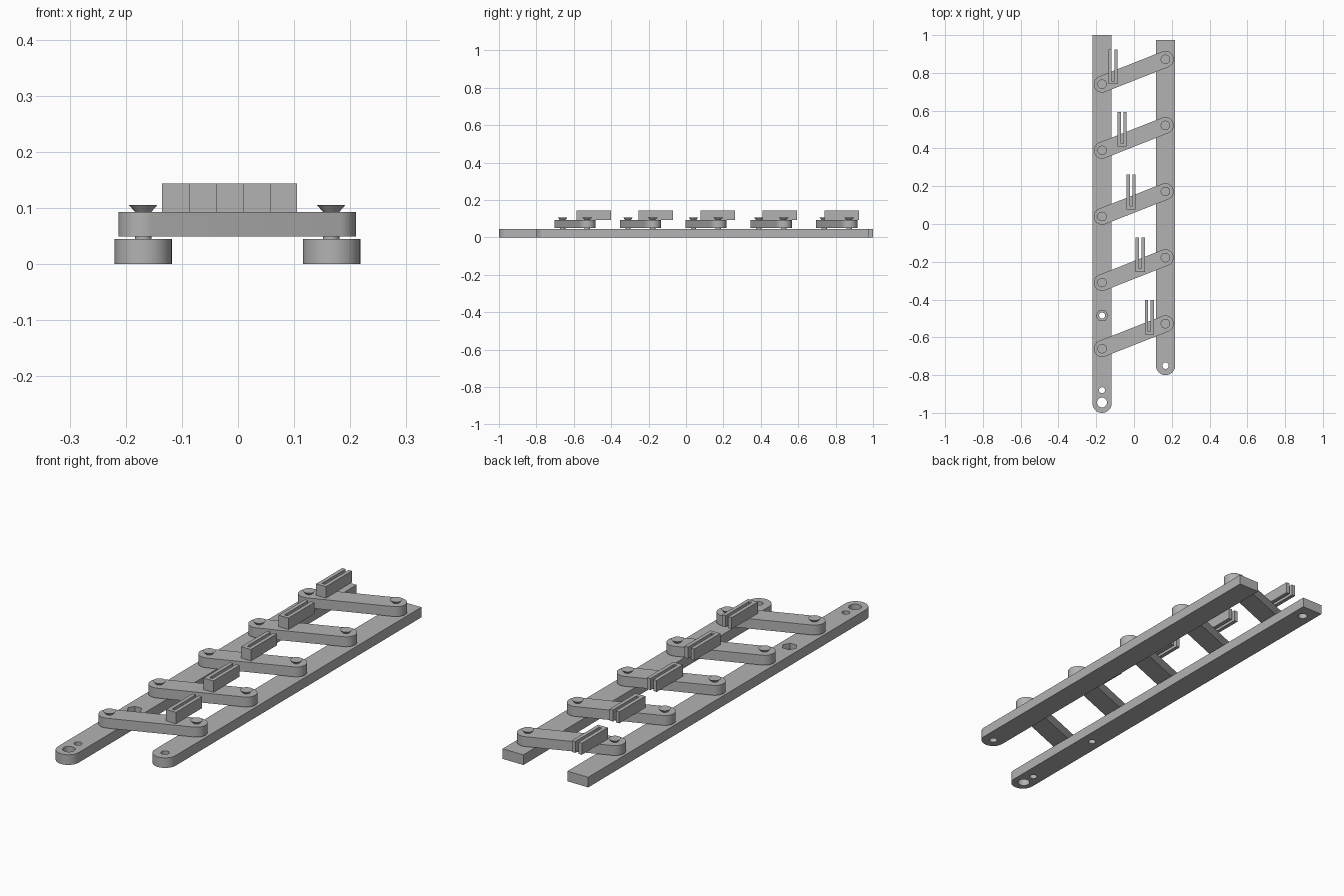
import bpy, bmesh, math
from mathutils import Matrix, Vector

cube = bpy.data.objects.get("Cube")
if cube:
    bpy.data.objects.remove(cube, do_unlink=True)

grey = bpy.data.materials.new("plain grey")
grey.use_nodes = True
colour = (0.45, 0.45, 0.45, 1)
grey.diffuse_color = colour
grey.node_tree.nodes["Principled BSDF"].inputs["Base Color"].default_value = colour


def finish(bm, name):
    bmesh.ops.recalc_face_normals(bm, faces=bm.faces)
    mesh = bpy.data.meshes.new(name)
    bm.to_mesh(mesh)
    bm.free()
    mesh.materials.append(grey)
    obj = bpy.data.objects.new(name, mesh)
    bpy.context.collection.objects.link(obj)
    return obj


def smooth(obj):
    bpy.ops.object.select_all(action='DESELECT')
    obj.select_set(True)
    bpy.context.view_layer.objects.active = obj
    bpy.ops.object.shade_smooth_by_angle(angle=math.radians(30))


def prism(name, outline, z0, z1):
    bm = bmesh.new()
    face = bm.faces.new([bm.verts.new((x, y, z0)) for x, y in outline])
    up = bmesh.ops.extrude_face_region(bm, geom=[face])["geom"]
    bmesh.ops.translate(bm, vec=(0, 0, z1 - z0),
                        verts=[v for v in up if isinstance(v, bmesh.types.BMVert)])
    return finish(bm, name)


def arc(cx, cy, r, start, sweep, n):
    angles = [start + sweep * i / n for i in range(n + 1)]
    return [(cx + r * math.cos(a), cy + r * math.sin(a)) for a in angles]


def drill(obj, x, y, r, z0, z1, sides=32):
    # cut a round or hexagonal hole
    cutter = prism("hole_cutter", arc(x, y, r, 0, math.tau, sides)[:-1], z0, z1)
    cutter.hide_render = True
    mod = obj.modifiers.new("hole", 'BOOLEAN')
    mod.operation = 'DIFFERENCE'
    mod.solver = 'EXACT'
    mod.object = cutter
    bpy.context.view_layer.objects.active = obj
    bpy.ops.object.modifier_apply(modifier=mod.name)
    bpy.data.objects.remove(cutter, do_unlink=True)


RIGHT_X, LEFT_X = -0.169, 0.167
RAIL_R, RAIL_TOP = 0.051, 0.045
LINK_BOTTOM, LINK_TOP, LINK_R = 0.049, 0.093, 0.044


def rail(name, x, front, back):
    outline = arc(x, front + RAIL_R, RAIL_R, math.pi, math.pi, 24)
    outline += [(x + RAIL_R, back), (x - RAIL_R, back)]
    return prism(name, outline, 0, RAIL_TOP)


# Long rail: two end holes, hexagonal nut pocket, blind hole underneath
long_rail = rail("right_rail", RIGHT_X, -1, 1)
drill(long_rail, RIGHT_X, -0.945, 0.026, -0.1, 0.1)
drill(long_rail, RIGHT_X, -0.88, 0.016, -0.1, 0.1)
drill(long_rail, RIGHT_X, -0.485, 0.016, -0.1, 0.1)
drill(long_rail, RIGHT_X, -0.485, 0.031, 0.02, 0.1, 6)
drill(long_rail, RIGHT_X, 0.935, 0.02, -0.1, 0.025)
smooth(long_rail)

# Short rail: one end hole
short_rail = rail("left_rail", LEFT_X, -0.8, 0.975)
drill(short_rail, LEFT_X, -0.75, 0.017, -0.1, 0.1)
smooth(short_rail)


def pin(name, x, y):
    # shaft with a flared head
    bm = bmesh.new()
    for r0, r1, z0, z1 in ((0.0145, 0.0145, 0.04, 0.094),
                           (0.0145, 0.025, LINK_TOP, 0.105)):
        bmesh.ops.create_cone(bm, cap_ends=True, segments=32, radius1=r0, radius2=r1,
                              depth=z1 - z0,
                              matrix=Matrix.Translation((x, y, (z0 + z1) / 2)))
    smooth(finish(bm, name))


def link(name, a, b):
    angle = math.atan2(b.y - a.y, b.x - a.x)
    outline = arc(a.x, a.y, LINK_R, angle + math.pi / 2, math.pi, 24)
    outline += arc(b.x, b.y, LINK_R, angle - math.pi / 2, math.pi, 24)
    smooth(prism(name, outline, LINK_BOTTOM, LINK_TOP))


def slotted_block(name, x, y):
    # U-shaped block, open to the back
    w, s, length, wall = 0.024, 0.007, 0.183, 0.017
    outline = [(x - w, y), (x + w, y), (x + w, y + length), (x + s, y + length),
               (x + s, y + wall), (x - s, y + wall), (x - s, y + length),
               (x - w, y + length)]
    prism(name, outline, LINK_TOP, 0.144)


# Five links, each with two pins and a slotted block stepping sideways
for i in range(5):
    a = Vector((RIGHT_X, 0.74 - 0.35 * i))
    b = Vector((LEFT_X - 0.001, a.y + 0.132))
    link(f"link_{i + 1}", a, b)
    pin(f"right_pin_{i + 1}", a.x, a.y)
    pin(f"left_pin_{i + 1}", b.x, b.y)
    slotted_block(f"slotted_block_{i + 1}", -0.111 + 0.048 * i, 0.741 - 0.3315 * i)
